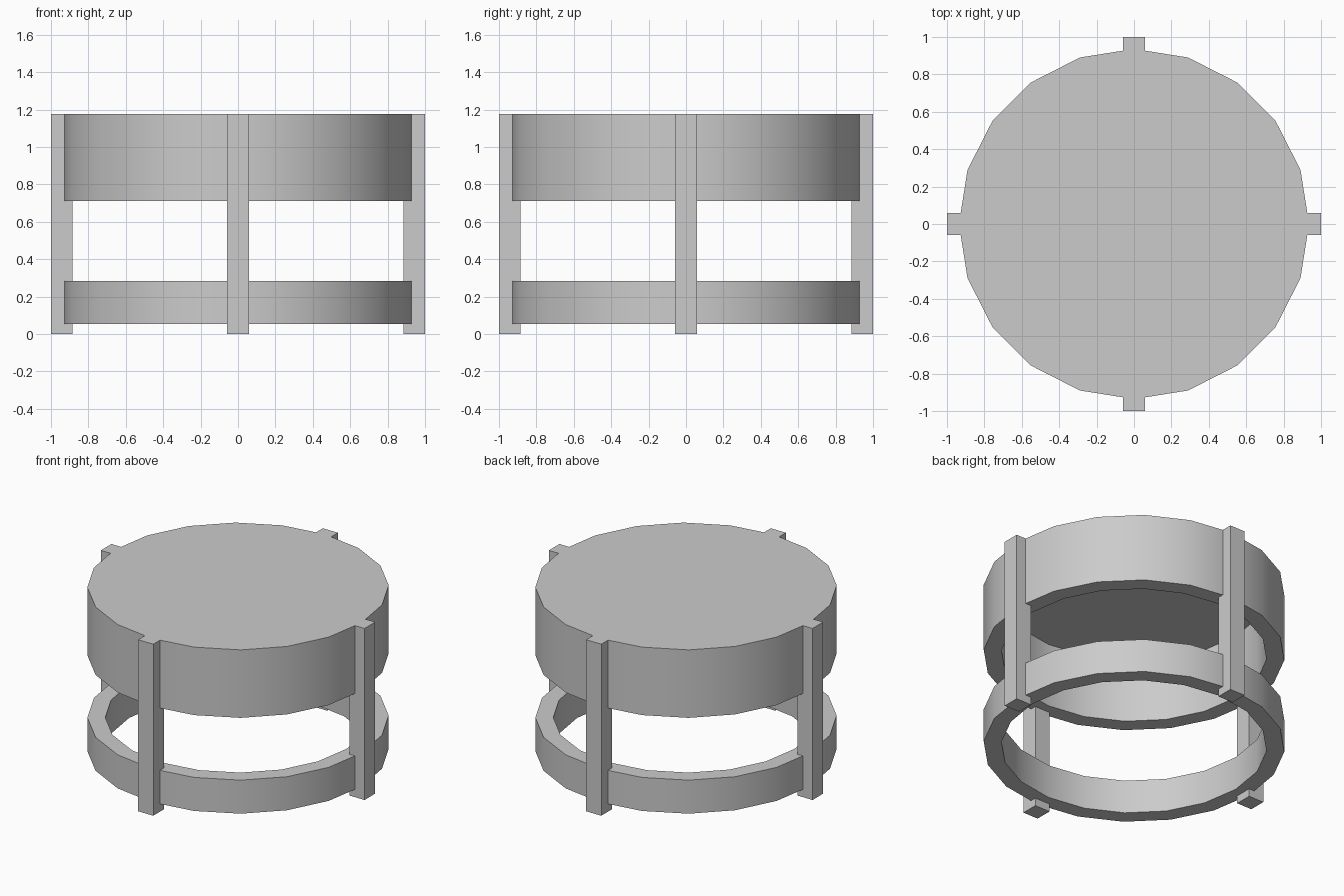
import bpy, bmesh
from math import cos, sin, pi, radians

if "Cube" in bpy.data.objects:
    bpy.data.objects.remove(bpy.data.objects["Cube"])

SIDES = 20
OUTER, INNER = 0.936, 0.825
TOP = 1.176


def make_object(name, bm):
    bmesh.ops.recalc_face_normals(bm, faces=bm.faces)
    mesh = bpy.data.meshes.new(name)
    bm.to_mesh(mesh)
    bm.free()
    obj = bpy.data.objects.new(name, mesh)
    bpy.context.collection.objects.link(obj)
    return obj


def lathe(name, profile, closed):
    """Spin (radius, z) points around z; an open profile gets end caps."""
    bm = bmesh.new()
    loops = [[bm.verts.new((r * cos(2 * pi * i / SIDES), r * sin(2 * pi * i / SIDES), z))
              for i in range(SIDES)] for r, z in profile]
    pairs = list(zip(loops, loops[1:]))
    if closed:
        pairs.append((loops[-1], loops[0]))
    else:
        bm.faces.new(loops[0])
        bm.faces.new(loops[-1])
    for a, b in pairs:
        for i in range(SIDES):
            j = (i + 1) % SIDES
            bm.faces.new((a[i], a[j], b[j], b[i]))
    obj = make_object(name, bm)
    bpy.ops.object.select_all(action='DESELECT')
    obj.select_set(True)
    bpy.context.view_layer.objects.active = obj
    bpy.ops.object.shade_smooth_by_angle(angle=radians(30))
    return obj


# Deep table top, hollow underneath
lathe("table_top", [(INNER, 1.15), (INNER, 0.71), (OUTER, 0.71), (OUTER, TOP)], closed=False)

# Open ring tying the legs together near the floor
lathe("lower_ring", [(INNER, 0.053), (OUTER, 0.053), (OUTER, 0.283), (INNER, 0.283)], closed=True)

# Four square legs, set half into the rings
LEG = 0.115
for name, x, y in (("right_leg", 1, 0), ("back_leg", 0, 1), ("left_leg", -1, 0), ("front_leg", 0, -1)):
    bm = bmesh.new()
    bmesh.ops.create_cube(bm, size=1)
    bmesh.ops.scale(bm, vec=(LEG, LEG, TOP), verts=bm.verts)
    d = 1 - LEG / 2
    bmesh.ops.translate(bm, vec=(x * d, y * d, TOP / 2), verts=bm.verts)
    make_object(name, bm)
